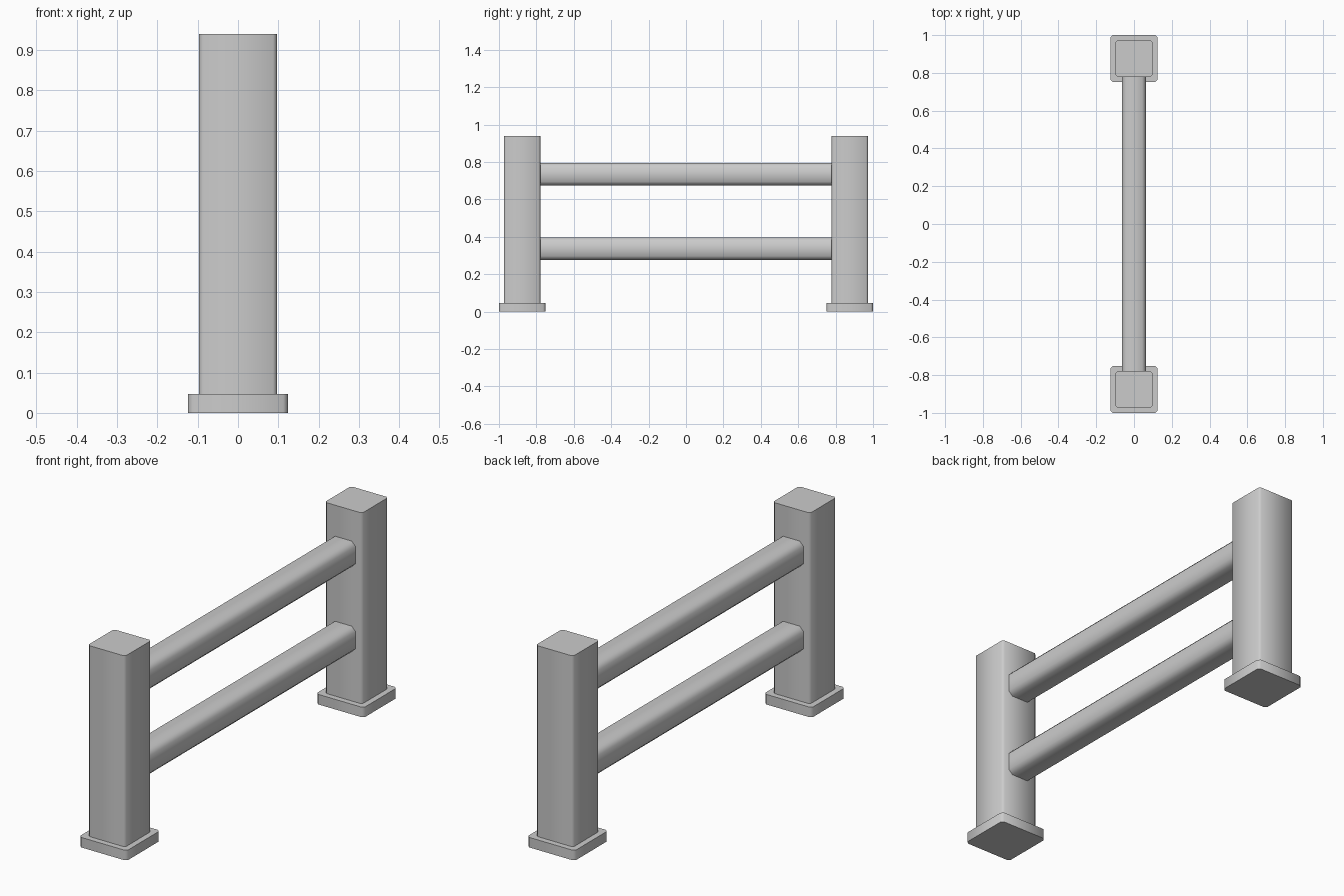
import bpy, bmesh, math
from mathutils import Vector

if "Cube" in bpy.data.objects:
    bpy.data.objects.remove(bpy.data.objects["Cube"])


def beam(name, lo, hi, axis, chamfer):
    """Box from lo to hi with the four edges along one axis chamfered."""
    lo, hi = Vector(lo), Vector(hi)
    bm = bmesh.new()
    bmesh.ops.create_cube(bm, size=1)
    for v in bm.verts:
        v.co = Vector([(lo[i] + hi[i]) / 2 + v.co[i] * (hi[i] - lo[i]) for i in range(3)])
    edges = [e for e in bm.edges
             if abs((e.verts[0].co - e.verts[1].co).normalized()[axis]) > 0.9]
    bmesh.ops.bevel(bm, geom=edges, offset=chamfer, segments=1,
                    profile=0.5, affect='EDGES')
    mesh = bpy.data.meshes.new(name)
    bm.to_mesh(mesh)
    bm.free()
    obj = bpy.data.objects.new(name, mesh)
    bpy.context.collection.objects.link(obj)
    bpy.ops.object.select_all(action='DESELECT')
    obj.select_set(True)
    bpy.context.view_layer.objects.active = obj
    bpy.ops.object.shade_smooth_by_angle(angle=math.radians(50))
    return obj


# Posts with foot plates at both ends
for side, y in (("front", -0.876), ("back", 0.876)):
    beam(side + "_foot", (-0.124, y - 0.124, 0), (0.124, y + 0.124, 0.047), 2, 0.012)
    beam(side + "_post", (-0.097, y - 0.097, 0.047), (0.097, y + 0.097, 0.94), 2, 0.01)

# Two horizontal rails between the posts
for name, z in (("lower_rail", 0.337), ("upper_rail", 0.735)):
    beam(name, (-0.063, -0.78, z - 0.06), (0.063, 0.78, z + 0.06), 1, 0.02)
